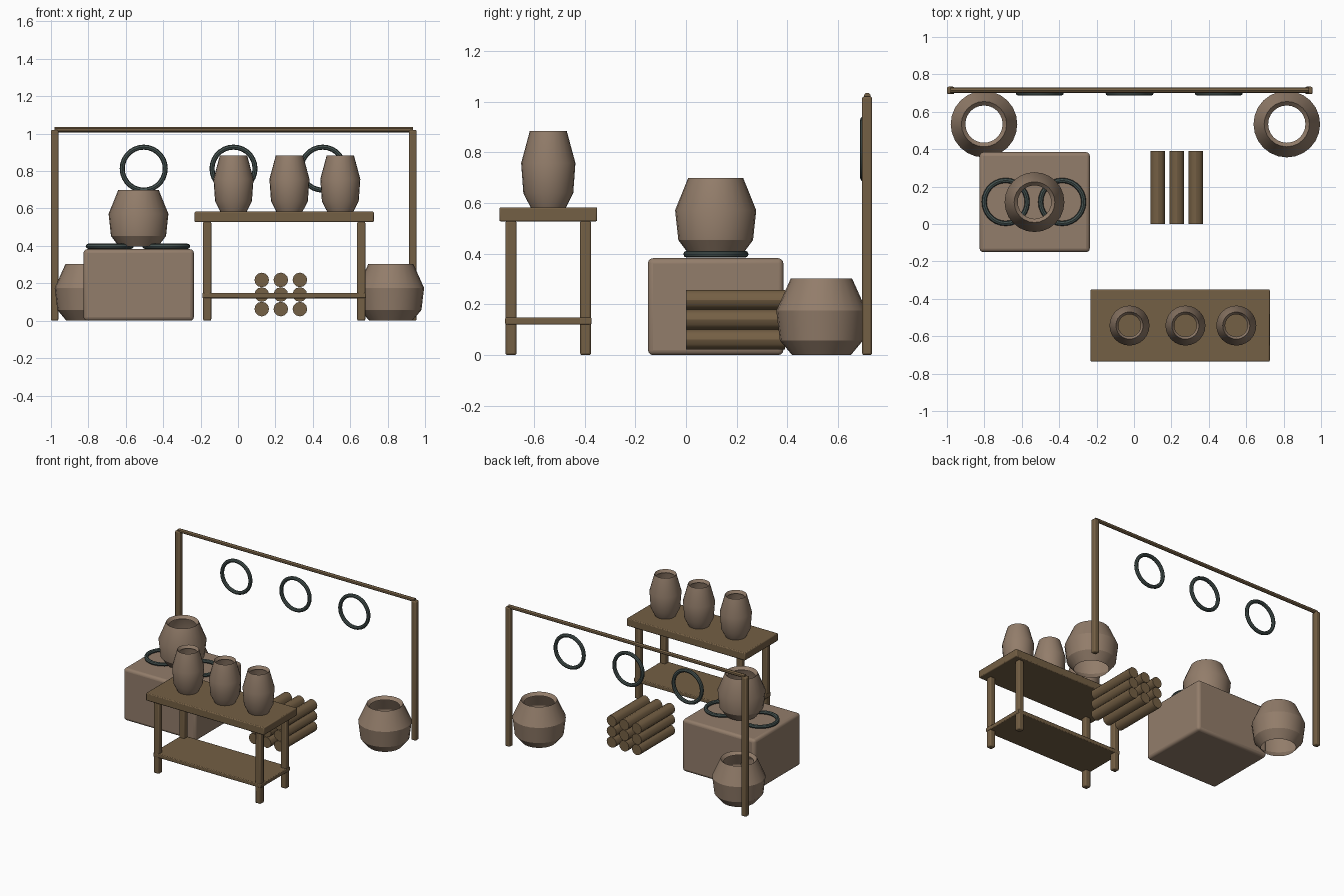
import bpy, math
from mathutils import Vector

if "Cube" in bpy.data.objects:
    bpy.data.objects.remove(bpy.data.objects["Cube"])


def material(name, rgb):
    m = bpy.data.materials.new(name)
    m.diffuse_color = (*rgb, 1)
    m.use_nodes = True
    m.node_tree.nodes["Principled BSDF"].inputs["Base Color"].default_value = m.diffuse_color
    return m


CLAY = material("clay", (0.29, 0.205, 0.145))
WOOD = material("wood", (0.175, 0.115, 0.058))
METAL = material("dark_metal", (0.06, 0.085, 0.08))


def finish(ob, name, mat, smooth=True):
    ob.name = name
    ob.data.materials.append(mat)
    if smooth:
        bpy.ops.object.shade_smooth_by_angle(angle=math.radians(30))
    return ob


def box(name, lo, hi, mat, bevel, segments=2):
    lo, hi = Vector(lo), Vector(hi)
    bpy.ops.mesh.primitive_cube_add(size=1, location=(lo + hi) / 2)
    ob = bpy.context.object
    ob.scale = hi - lo
    bpy.ops.object.transform_apply(location=False, rotation=False, scale=True)
    mod = ob.modifiers.new("bevel", 'BEVEL')
    mod.width, mod.segments = bevel, segments
    return finish(ob, name, mat)


def rod(name, a, b, r, mat, sides=12):
    a, b = Vector(a), Vector(b)
    bpy.ops.mesh.primitive_cylinder_add(
        vertices=sides, radius=r, depth=(b - a).length, location=(a + b) / 2,
        rotation=(b - a).to_track_quat('Z', 'Y').to_euler())
    return finish(bpy.context.object, name, mat)


def ring(name, loc, upright):
    bpy.ops.mesh.primitive_torus_add(
        major_radius=0.115, minor_radius=0.0135, major_segments=28, minor_segments=8,
        location=loc, rotation=(math.pi / 2 if upright else 0, 0, 0))
    return finish(bpy.context.object, name, METAL)


# Shared pot outline (radius, height), open at the bottom with an inward lip
PROFILE = [(0.65, 0), (0.92, 0.19), (1, 0.58), (0.68, 1), (0.56, 0.93)]


def pot(name, loc, radius, height=0.302, sides=24):
    verts, faces = [], []
    for r, z in PROFILE:
        for i in range(sides):
            a = math.tau * i / sides
            verts.append((r * radius * math.cos(a), r * radius * math.sin(a), z * height))
    for k in range(len(PROFILE) - 1):
        for i in range(sides):
            j = (i + 1) % sides
            faces.append((k * sides + i, k * sides + j,
                          (k + 1) * sides + j, (k + 1) * sides + i))
    me = bpy.data.meshes.new(name)
    me.from_pydata(verts, [], faces)
    ob = bpy.data.objects.new(name, me)
    ob.location = loc
    bpy.context.collection.objects.link(ob)
    bpy.ops.object.select_all(action='DESELECT')
    ob.select_set(True)
    bpy.context.view_layer.objects.active = ob
    return finish(ob, name, CLAY)


# Hanging frame with three rings
for side, x in (("left", -0.98), ("right", 0.935)):
    box(f"{side}_post", (x - 0.02, 0.694, 0), (x + 0.02, 0.734, 1.02), WOOD, 0.008)
rod("top_rail", (-0.98, 0.715, 1.021), (0.935, 0.715, 1.021), 0.0135, WOOD)
for i, x in enumerate((-0.504, -0.024, 0.453)):
    ring(f"hanging_ring_{i}", (x, 0.70, 0.813), True)

# Work block with two flat rings and a pot
box("work_block", (-0.826, -0.15, 0), (-0.236, 0.384, 0.382), CLAY, 0.02, 3)
for i, x in enumerate((-0.686, -0.384)):
    ring(f"flat_ring_{i}", (x, 0.118, 0.398), False)
pot("block_pot", (-0.532, 0.117, 0.396), 0.16)

# Floor pots
pot("left_floor_pot", (-0.802, 0.534, 0), 0.178)
pot("right_floor_pot", (0.817, 0.534, 0), 0.178)

# Table with shelf
CX, CY = 0.247, -0.543
box("table_top", (CX - 0.479, CY - 0.193, 0.527), (CX + 0.479, CY + 0.193, 0.583), WOOD, 0.006)
box("table_shelf", (CX - 0.437, CY - 0.17, 0.12), (CX + 0.437, CY + 0.17, 0.149), WOOD, 0.005)
for sx in (-1, 1):
    for sy in (-1, 1):
        x, y = CX + sx * 0.412, CY + sy * 0.147
        name = f"{'front' if sy < 0 else 'back'}_{'left' if sx < 0 else 'right'}_leg"
        box(name, (x - 0.022, y - 0.022, 0), (x + 0.022, y + 0.022, 0.53), WOOD, 0.008)

# Jars on the table
for i, x in enumerate((-0.024, 0.275, 0.547)):
    pot(f"table_jar_{i}", (x, -0.543, 0.582), 0.107)

# Stack of nine logs
for row in range(3):
    for col in range(3):
        x, z = 0.127 + col * 0.102, 0.062 + row * 0.078
        rod(f"log_{row}_{col}", (x, 0, z), (x, 0.39, z), 0.039, WOOD)
